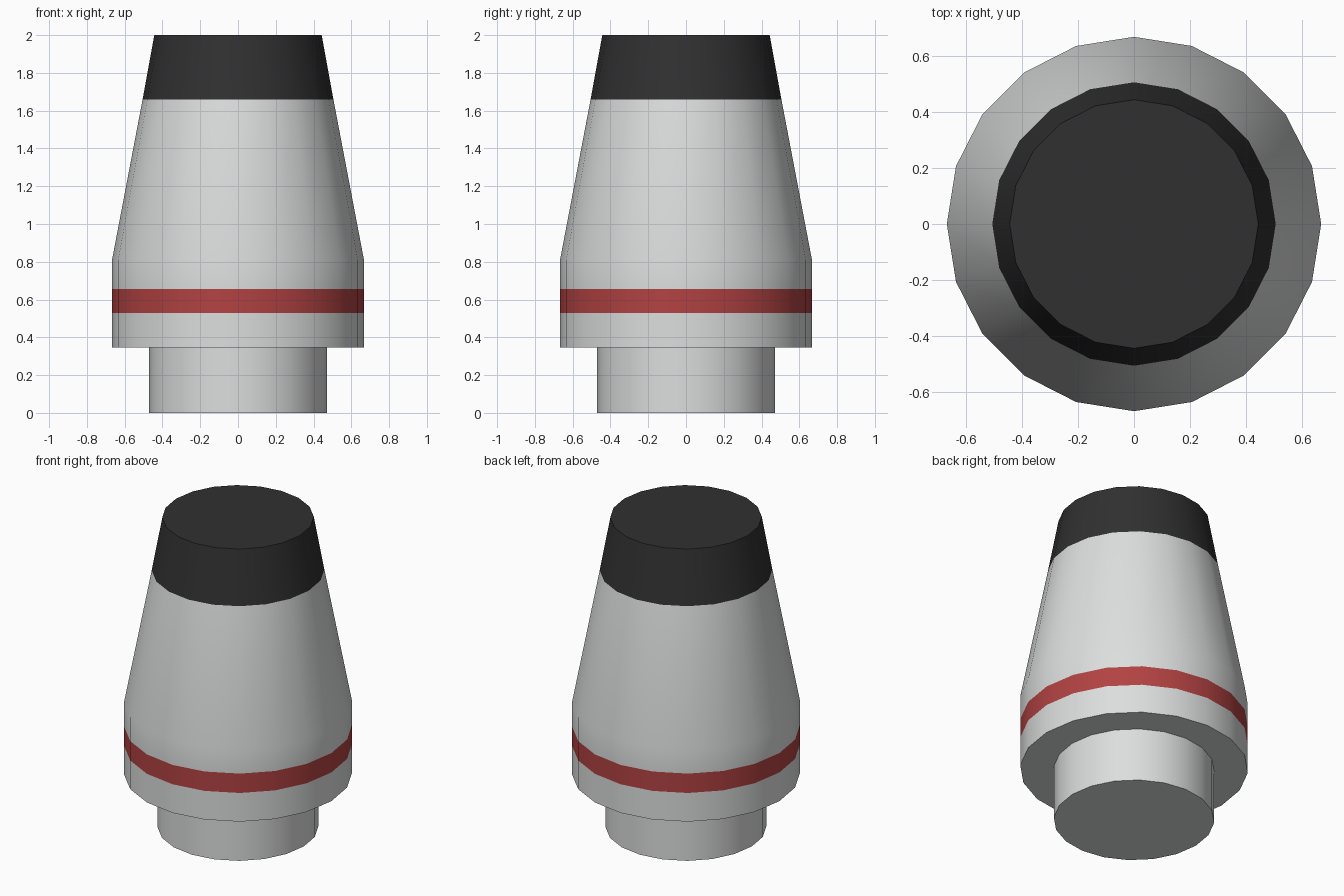
import bpy, bmesh, math

if "Cube" in bpy.data.objects:
    bpy.data.objects.remove(bpy.data.objects["Cube"])

SIDES = 20

def material(name, rgb):
    m = bpy.data.materials.new(name)
    lin = [(c / 255 / 12.92 if c / 255 <= 0.04045 else ((c / 255 + 0.055) / 1.055) ** 2.4) for c in rgb]
    m.diffuse_color = (*lin, 1)
    m.use_nodes = True
    m.node_tree.nodes["Principled BSDF"].inputs["Base Color"].default_value = m.diffuse_color
    return m

grey = material("light grey", (220, 222, 221))
red = material("dark red", (178, 66, 66))
black = material("black", (48, 48, 48))

# Outer profile (radius, height), from the base stud up to the tip
profile = [(0.47, 0), (0.47, 0.345), (0.667, 0.345), (0.667, 0.53),
           (0.667, 0.655), (0.667, 0.81), (0.505, 1.66), (0.443, 2.0)]

# Turn the profile into closed rings
bm = bmesh.new()
rings = [[bm.verts.new((r * math.cos(2 * math.pi * i / SIDES),
                        r * math.sin(2 * math.pi * i / SIDES), z))
          for i in range(SIDES)] for r, z in profile]
for lower, upper in zip(rings, rings[1:]):
    for i in range(SIDES):
        j = (i + 1) % SIDES
        bm.faces.new((lower[i], lower[j], upper[j], upper[i]))
bm.faces.new(rings[0][::-1])
bm.faces.new(rings[-1])
bm.normal_update()

# Colour by height: red stripe, black tip
for f in bm.faces:
    z = f.calc_center_median().z
    f.material_index = 2 if z > 1.67 else 1 if 0.53 < z < 0.655 else 0

mesh = bpy.data.meshes.new("nose_cone")
bm.to_mesh(mesh)
bm.free()
for m in (grey, red, black):
    mesh.materials.append(m)
cone = bpy.data.objects.new("nose_cone", mesh)
bpy.context.collection.objects.link(cone)

# Smooth the sides, keep the rims sharp
bpy.context.view_layer.objects.active = cone
cone.select_set(True)
bpy.ops.object.shade_smooth_by_angle(angle=math.radians(30))
